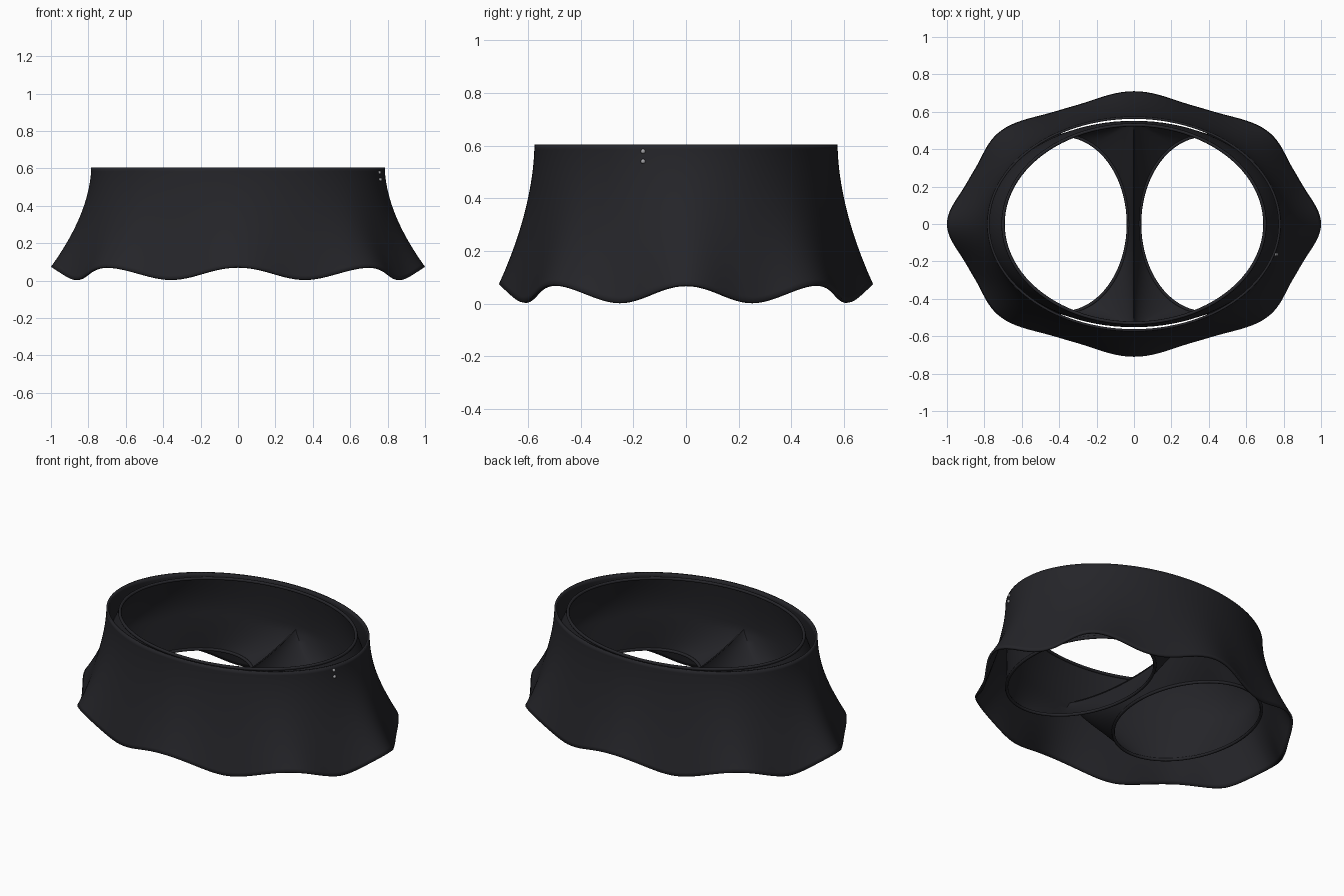
import bpy, bmesh
from math import sin, cos, pi

if "Cube" in bpy.data.objects:
    bpy.data.objects.remove(bpy.data.objects["Cube"])


def material(name, rgb):
    m = bpy.data.materials.new(name)
    m.diffuse_color = (*rgb, 1)
    m.use_nodes = True
    m.node_tree.nodes["Principled BSDF"].inputs["Base Color"].default_value = m.diffuse_color
    return m


FABRIC = material("dark_fabric", (0.018, 0.018, 0.022))
METAL = material("snap_metal", (0.35, 0.35, 0.37))


def finish(ob, mat, angle=0.7):
    ob.data.materials.append(mat)
    bpy.ops.object.select_all(action='DESELECT')
    ob.select_set(True)
    bpy.context.view_layer.objects.active = ob
    bpy.ops.object.shade_smooth_by_angle(angle=angle)


def loft(bm, rings):
    """Skin a list of closed rings (equal point counts)."""
    loops = [[bm.verts.new(p) for p in r] for r in rings]
    for a, b in zip(loops, loops[1:]):
        n = len(a)
        for i in range(n):
            j = (i + 1) % n
            bm.faces.new((a[i], b[i], b[j], a[j]))


def build(name, ring_sets, thickness=0):
    bm = bmesh.new()
    for rings in ring_sets:
        loft(bm, rings)
    bmesh.ops.remove_doubles(bm, verts=bm.verts, dist=1e-4)
    me = bpy.data.meshes.new(name)
    bm.to_mesh(me)
    bm.free()
    ob = bpy.data.objects.new(name, me)
    bpy.context.collection.objects.link(ob)
    if thickness:
        mod = ob.modifiers.new("cloth_thickness", 'SOLIDIFY')
        mod.thickness = thickness
        mod.offset = -1
    finish(ob, FABRIC)
    return ob


def ellipse(a, b, z, n, cx=0):
    return [(cx + a * cos(2 * pi * i / n), b * sin(2 * pi * i / n), z) for i in range(n)]


def piping(name, points, r=0.009, cyclic=True):
    """Thin rolled edge following a path."""
    cu = bpy.data.curves.new(name, 'CURVE')
    cu.dimensions = '3D'
    cu.bevel_depth = r
    cu.bevel_resolution = 2
    sp = cu.splines.new('POLY')
    sp.points.add(len(points) - 1)
    for p, co in zip(sp.points, points):
        p.co = (*co, 1)
    sp.use_cyclic_u = cyclic
    cu.materials.append(FABRIC)
    ob = bpy.data.objects.new(name, cu)
    bpy.context.collection.objects.link(ob)


# Outer skirt: elliptical waist flaring into eight soft folds
def skirt_ring(s, n=192):
    ring = []
    g = s ** 1.8
    for i in range(n):
        t = 2 * pi * i / n
        hem = 0.04 + 0.034 * cos(8 * t)
        fold = 1 - ((1 + cos(8 * t)) / 2) ** 1.3
        k = 1 - 0.055 * s ** 2.5 * fold
        ring.append(((0.785 + 0.215 * g) * k * cos(t),
                     (0.575 + 0.135 * g) * k * sin(t),
                     0.605 - s * (0.605 - hem)))
    return ring


build("skirt", [[skirt_ring(i / 28) for i in range(29)]], 0.013)

# Inner shorts: body above the crotch, then two legs
H = 48                                   # points along half of the waist
A, B, ZT = 0.79, 0.552, 0.35             # widest ring, where the legs start
LX, LA, LB, LZ = 0.382, 0.352, 0.475, 0.135   # leg opening
WAIST = (0.70, 0.53, 0.595)
body = []
for i in range(11):
    u = i / 10
    e = sin(u * pi / 2)
    body.append(ellipse(WAIST[0] + (A - WAIST[0]) * e, WAIST[1] + (B - WAIST[1]) * e,
                        WAIST[2] + (ZT - WAIST[2]) * u, 2 * H))


def seam(y):
    return (0, y, 0.27 + (ZT - 0.27) * (y / B) ** 2)


def leg(side):
    C = 32                               # points along the crotch seam
    top, bottom = [], []
    phi = 2.0
    for i in range(H + 1):
        t = -pi / 2 + pi * i / H
        f = -phi + 2 * phi * i / H
        top.append((A * cos(t), B * sin(t), ZT))
        bottom.append((LX + LA * cos(f), LB * sin(f), LZ))
    for i in range(1, C):
        f = phi + (2 * pi - 2 * phi) * i / C
        top.append(seam(B * cos(pi * i / C)))
        bottom.append((LX + LA * cos(f), LB * sin(f), LZ))
    rings = []
    for k in range(11):
        u = k / 10
        w = u ** 1.3                     # sides keep their bulge before tapering
        rings.append([(side * (p[0] + (q[0] - p[0]) * w),
                       p[1] + (q[1] - p[1]) * w,
                       p[2] + (q[2] - p[2]) * u) for p, q in zip(top, bottom)])
    return rings if side > 0 else [r[::-1] for r in rings]


build("inner_shorts", [body, leg(1), leg(-1)])

# Rolled edges and centre seam of the shorts
piping("waist_edge", ellipse(*WAIST, 96))
for side, label in ((1, "right"), (-1, "left")):
    piping(label + "_leg_edge", ellipse(LA, LB, LZ, 80, side * LX))
piping("crotch_seam", [seam(B * (i / 12 - 1)) for i in range(1, 24)], 0.004, False)

# Two small snaps on the side of the waist
for i, (x, z) in enumerate(((0.757, 0.578), (0.762, 0.54))):
    bpy.ops.mesh.primitive_uv_sphere_add(segments=16, ring_count=8, radius=0.009,
                                         location=(x, -0.163, z))
    ob = bpy.context.object
    ob.name = f"snap_{i + 1}"
    finish(ob, METAL)
